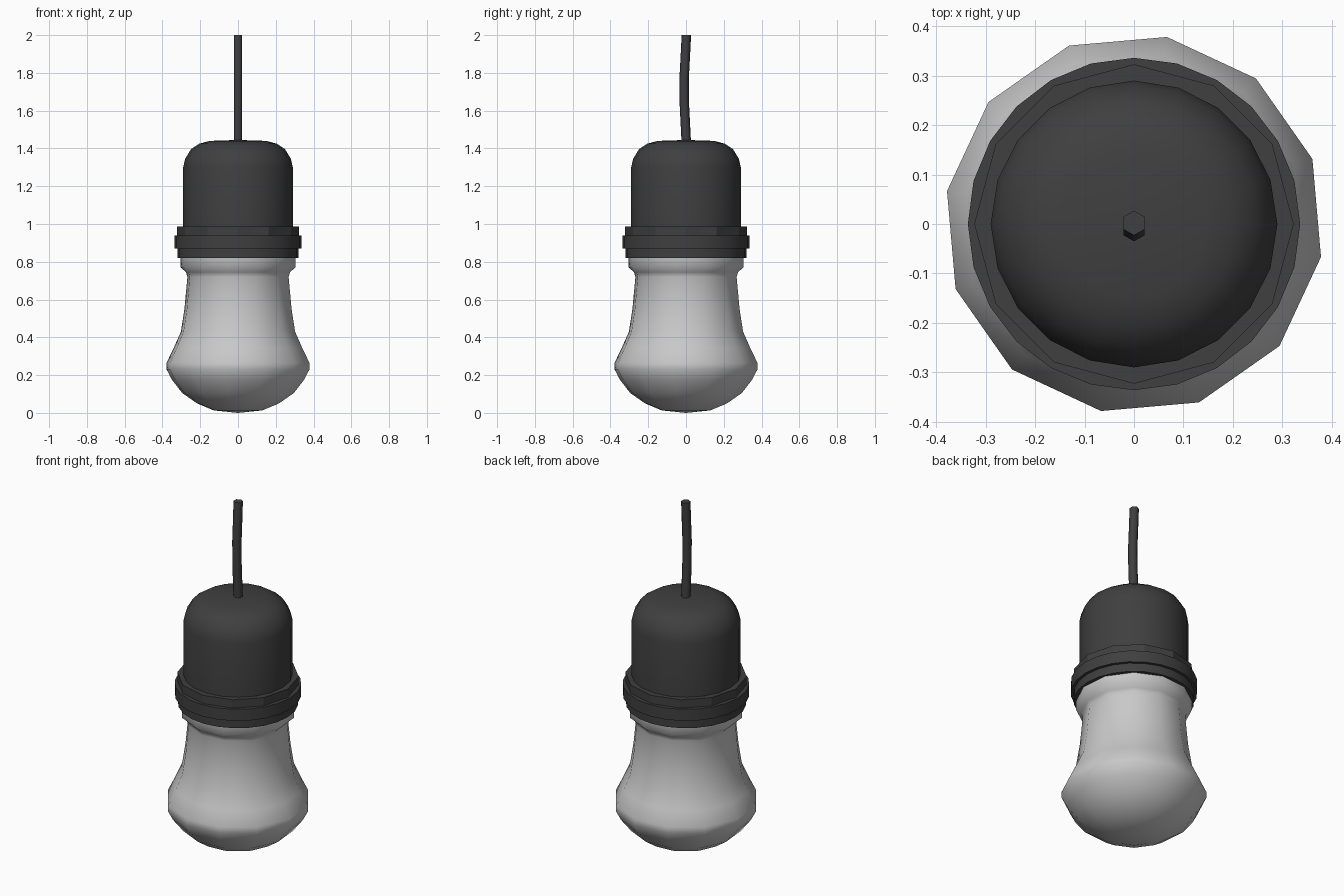
import bpy, bmesh, math
from mathutils import Vector

if "Cube" in bpy.data.objects:
    bpy.data.objects.remove(bpy.data.objects["Cube"])


def material(name, value):
    m = bpy.data.materials.new(name)
    m.diffuse_color = (value, value, value, 1)
    m.use_nodes = True
    m.node_tree.nodes["Principled BSDF"].inputs["Base Color"].default_value = m.diffuse_color
    return m


DARK = material("charcoal plastic", 0.05)
GLASS = material("frosted grey glass", 0.58)


def finish(name, bm, mat, angle):
    bmesh.ops.recalc_face_normals(bm, faces=bm.faces)
    me = bpy.data.meshes.new(name)
    bm.to_mesh(me)
    bm.free()
    ob = bpy.data.objects.new(name, me)
    bpy.context.collection.objects.link(ob)
    me.materials.append(mat)
    bpy.ops.object.select_all(action='DESELECT')
    ob.select_set(True)
    bpy.context.view_layer.objects.active = ob
    bpy.ops.object.shade_smooth_by_angle(angle=math.radians(angle))
    return ob


def lathe(name, profile, sides, mat, turn=0, angle=40):
    """Revolve (radius, z) points around z; radius 0 closes to a point."""
    bm = bmesh.new()
    rings = []
    for r, z in profile:
        if r == 0:
            rings.append([bm.verts.new((0, 0, z))] * sides)
        else:
            rings.append([bm.verts.new((r * math.cos(a), r * math.sin(a), z))
                          for a in (math.radians(turn) + 2 * math.pi * i / sides
                                    for i in range(sides))])
    for lo, hi in zip(rings, rings[1:]):
        for i in range(sides):
            j = (i + 1) % sides
            quad = list(dict.fromkeys((lo[i], lo[j], hi[j], hi[i])))
            if len(quad) > 2:
                bm.faces.new(quad)
    return finish(name, bm, mat, angle)


# Flared glass bulb with a lip under the collar
lathe("glass_bulb", [
    (0, 0), (0.13, 0.013), (0.22, 0.05), (0.30, 0.105), (0.355, 0.175),
    (0.384, 0.23), (0.384, 0.265), (0.345, 0.345), (0.307, 0.43),
    (0.288, 0.55), (0.272, 0.72), (0.28, 0.745), (0.308, 0.77),
    (0.308, 0.83), (0, 0.83)], 12, GLASS, turn=20, angle=50)

# Threaded collar: narrow bands above and below a wide ring
lathe("collar_lower_band", [(0, 0.82), (0.32, 0.82), (0.32, 0.88), (0, 0.88)], 24, DARK)
lathe("collar_wide_ring", [(0, 0.87), (0.336, 0.87), (0.336, 0.938), (0, 0.938)], 24, DARK)
lathe("collar_upper_band", [(0, 0.93), (0.323, 0.93), (0.323, 0.987), (0, 0.987)], 12, DARK, turn=30, angle=25)

# Domed socket housing
lathe("socket_cap", [
    (0, 0.97), (0.29, 0.97), (0.29, 1.30), (0.28, 1.345), (0.25, 1.395),
    (0.205, 1.425), (0.15, 1.44), (0, 1.445)], 20, DARK)

# Slightly bowed hanging cable with six sides
bm = bmesh.new()
path = [(0.002, 1.42), (-0.003, 1.52), (-0.009, 1.64), (-0.01, 1.77), (-0.004, 1.88), (0.002, 2.0)]
loops = []
for y, z in path:
    loops.append([bm.verts.new((0.025 * math.cos(a), y + 0.025 * math.sin(a), z))
                  for a in (math.radians(30 + 60 * i) for i in range(6))])
for lo, hi in zip(loops, loops[1:]):
    for i in range(6):
        j = (i + 1) % 6
        bm.faces.new((lo[i], lo[j], hi[j], hi[i]))
bm.faces.new(loops[0])
bm.faces.new(loops[-1])
finish("hanging_cable", bm, DARK, 65)
